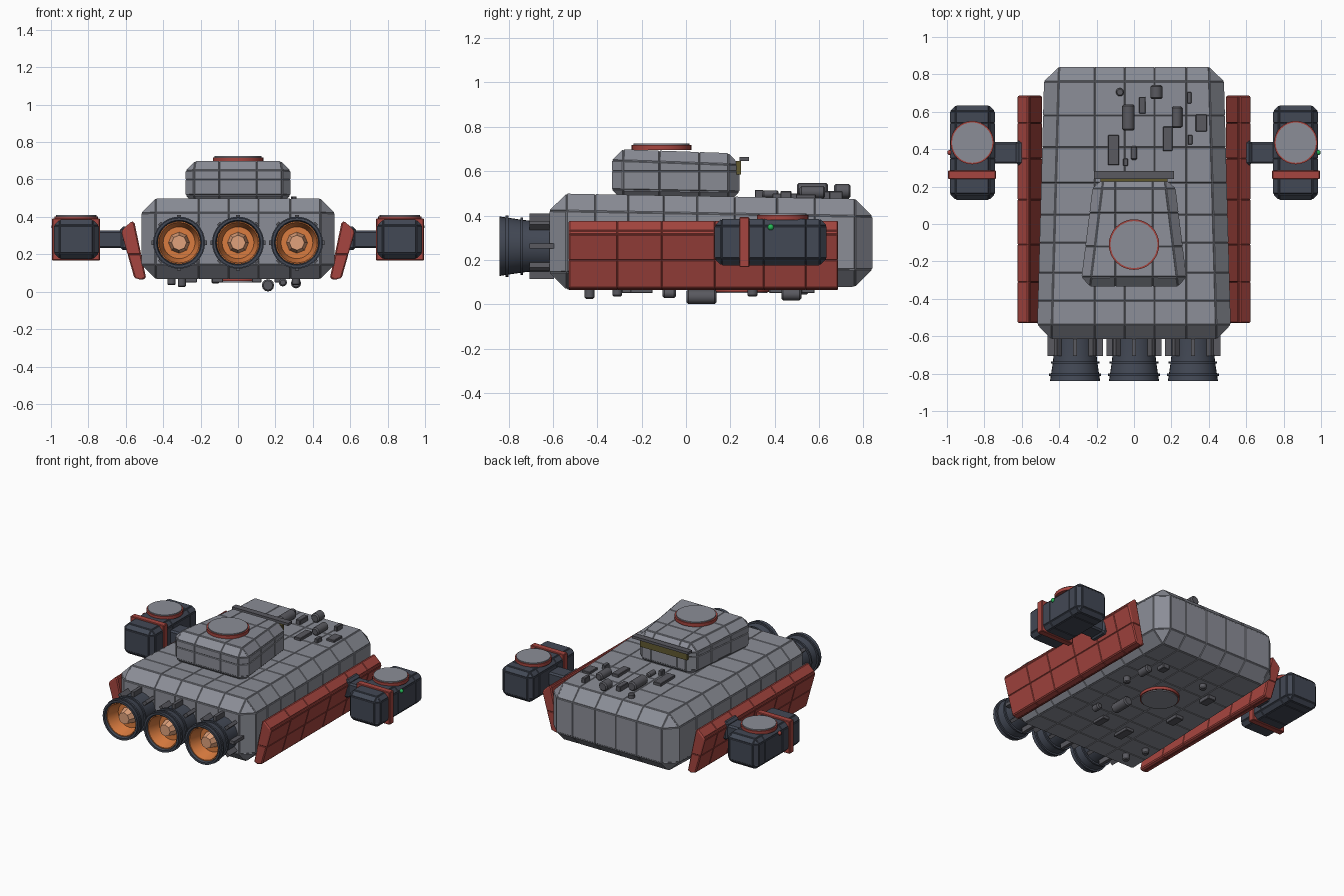
import bpy, bmesh, math
from mathutils import Vector, Matrix

if "Cube" in bpy.data.objects:
    bpy.data.objects.remove(bpy.data.objects["Cube"])


def mat(name, c):
    m = bpy.data.materials.new(name)
    m.diffuse_color = (*c, 1)
    m.use_nodes = True
    m.node_tree.nodes["Principled BSDF"].inputs["Base Color"].default_value = m.diffuse_color
    return m


RED = mat("red_armor", (0.38, 0.06, 0.05))
NAVY = mat("dark_blue_metal", (0.055, 0.065, 0.09))
ORANGE = mat("engine_orange", (0.7, 0.2, 0.05))
COPPER = mat("engine_core", (0.75, 0.36, 0.2))
DARK = mat("dark_grey", (0.1, 0.1, 0.115))
PLATE = mat("hull_grey", (0.26, 0.27, 0.31))
GLASS = mat("window_amber", (0.12, 0.1, 0.03))
GREEN = mat("green_light", (0.02, 0.5, 0.1))


def finish(bm, name, m, smooth=False):
    bmesh.ops.recalc_face_normals(bm, faces=bm.faces[:])
    me = bpy.data.meshes.new(name)
    bm.to_mesh(me)
    bm.free()
    ob = bpy.data.objects.new(name, me)
    bpy.context.collection.objects.link(ob)
    if m:
        me.materials.append(m)
    if smooth:
        for o in bpy.context.selected_objects:
            o.select_set(False)
        ob.select_set(True)
        bpy.context.view_layer.objects.active = ob
        bpy.ops.object.shade_smooth_by_angle(angle=math.radians(35))
    return ob


def panel(bm, cuts, depth):
    """Slice along axis planes, then raise every face slightly to leave grooves."""
    for axis, values in enumerate(cuts):
        for v in values:
            n = Vector((0, 0, 0))
            n[axis] = 1
            bmesh.ops.bisect_plane(bm, geom=bm.verts[:] + bm.edges[:] + bm.faces[:],
                                   plane_co=n * v, plane_no=n, dist=1e-5)
    bmesh.ops.recalc_face_normals(bm, faces=bm.faces[:])
    bmesh.ops.inset_individual(bm, faces=bm.faces[:], thickness=0.005, depth=depth)


def block(name, x, y, z, m=None, bevel=0.0, ends=None, cuts=None, depth=0.004):
    """Box from ranges; ends=(half width, z0, z1) reshapes its +y end."""
    bm = bmesh.new()
    bmesh.ops.create_cube(bm, size=1)
    for v in bm.verts:
        a, b, c = (int(t > 0) for t in v.co)
        p = Vector((x[a], y[b], z[c]))
        if ends and b:
            p.x = ends[0] * (1 if a else -1)
            p.z = ends[1 + c]
        v.co = p
    if bevel:
        bmesh.ops.bevel(bm, geom=bm.edges[:], offset=bevel, segments=1, profile=0.5, affect='EDGES')
    if cuts:
        panel(bm, cuts, depth)
    return finish(bm, name, m)


def cbox(name, c, s, m=None, bevel=0.0):
    return block(name, *[(c[i] - s[i] / 2, c[i] + s[i] / 2) for i in range(3)], m, bevel)


def lathe(name, prof, loc, axis='Z', m=None, n=32):
    """Revolve (radius, height) points about Z or Y through loc."""
    bm = bmesh.new()
    vs = [bm.verts.new((r, 0, h)) for r, h in prof]
    es = [bm.edges.new(p) for p in zip(vs, vs[1:])]
    bmesh.ops.spin(bm, geom=vs + es, cent=(0, 0, 0), axis=(0, 0, 1), angle=2 * math.pi, steps=n)
    bmesh.ops.remove_doubles(bm, verts=bm.verts[:], dist=1e-5)
    if axis == 'Y':
        bm.transform(Matrix.Rotation(-math.pi / 2, 4, 'X'))
    bm.transform(Matrix.Translation(loc))
    return finish(bm, name, m, True)


def cyl(name, r, h0, h1, loc, axis='Z', m=None, n=32, b=0.0):
    prof = [(0, h0), (r - b, h0), (r, h0 + b), (r, h1 - b), (r - b, h1), (0, h1)] if b else \
        [(0, h0), (r, h0), (r, h1), (0, h1)]
    return lathe(name, prof, loc, axis, m, n)


def hatch(name, x, y, z, r, t=0.024):
    """Grey disc with a red rim; negative t faces down."""
    a, b = sorted((0, t * 0.75))
    cyl(name + "_rim", r, a, b, (x, y, z), m=RED)
    a, b = sorted((0, t))
    cyl(name + "_lid", r * 0.93, a, b, (x, y, z), m=PLATE)


# main hull
block("hull", (-0.515, 0.515), (-0.612, 0.836), (0.07, 0.496), PLATE, 0.075, (0.475, 0.084, 0.47),
      ((-0.21, -0.05, 0.11, 0.28), (-0.41, -0.26, -0.1, 0.05, 0.22, 0.41, 0.58), ()))

# command turret with window and visor
block("turret", (-0.282, 0.282), (-0.33, 0.237), (0.47, 0.696), PLATE, 0.048, (0.212, 0.46, 0.676),
      ((-0.1, 0.1), (-0.12, 0.06), (0.6,)))
cbox("turret_window", (0, 0.237, 0.615), (0.36, 0.022, 0.06), GLASS)
cbox("turret_visor", (0, 0.262, 0.655), (0.43, 0.042, 0.018), DARK)
hatch("turret_hatch", 0, -0.11, 0.695, 0.135, 0.03)

# three engines
nozzle = [(0, -.58), (.115, -.58), (.115, -.70), (.118, -.735), (.13, -.735), (.13, -.747), (.12, -.747),
          (.128, -.80), (.139, -.80), (.139, -.813), (.13, -.813), (.134, -.84), (.12, -.84), (.095, -.73), (0, -.73)]
liner = [(0, -.728), (.093, -.732), (.114, -.825), (.108, -.825), (.085, -.74), (0, -.74)]
for i, ex in enumerate((-0.315, 0, 0.315)):
    c = (ex, 0, 0.262)
    lathe(f"engine_nozzle_{i}", nozzle, c, 'Y', NAVY)
    lathe(f"engine_liner_{i}", liner, c, 'Y', ORANGE)
    lathe(f"engine_core_{i}", [(0, -.735), (.058, -.735), (.04, -.80), (0, -.80)], c, 'Y', COPPER, 8)
    bm = bmesh.new()
    for k in range(8):
        bmesh.ops.create_cube(bm, size=1, matrix=Matrix.Translation(c) @ Matrix.Rotation(k * math.pi / 4, 4, 'Y')
                              @ Matrix.Translation((0.127, -0.65, 0)) @ Matrix.Diagonal((0.042, 0.11, 0.022, 1)))
    finish(bm, f"engine_fins_{i}", DARK)

section = [(0.495, 0.075), (0.515, 0.066), (0.552, 0.076), (0.620, 0.315), (0.615, 0.33), (0.568, 0.374), (0.556, 0.368)]
for s, side in ((1, "right"), (-1, "left")):
    # slanted side armour
    bm = bmesh.new()
    f = bm.faces.new([bm.verts.new((s * x, -0.527, z)) for x, z in section])
    ext = bmesh.ops.extrude_face_region(bm, geom=[f])
    bmesh.ops.translate(bm, vec=(0, 1.21, 0), verts=[v for v in ext["geom"] if isinstance(v, bmesh.types.BMVert)])
    bmesh.ops.delete(bm, geom=[g for g in bm.faces if g is f], context='FACES_ONLY')
    bmesh.ops.holes_fill(bm, edges=[e for e in bm.edges if e.is_boundary])
    panel(bm, ((), (-0.31, -0.11, 0.13, 0.35, 0.54), (0.2,)), 0.003)
    finish(bm, f"side_armor_{side}", RED)

    # pod arm
    cbox(f"pod_arm_{side}", (s * 0.66, 0.38, 0.28), (0.22, 0.115, 0.095), NAVY, 0.01)
    cbox(f"pod_arm_collar_{side}", (s * 0.60, 0.38, 0.285), (0.06, 0.135, 0.125), NAVY, 0.015)
    # pod
    bx = sorted((s * 0.748, s * 0.98))
    block(f"pod_{side}", bx, (0.133, 0.63), (0.179, 0.381), NAVY, 0.028, None, ((), (0.35, 0.54), ()), 0.004)
    cbox(f"pod_band_{side}", (s * 0.866, 0.263, 0.28), (0.256, 0.045, 0.225), RED, 0.004)
    hatch(f"pod_hatch_{side}", s * 0.865, 0.435, 0.38, 0.116, 0.03)
    bm = bmesh.new()
    bmesh.ops.create_uvsphere(bm, u_segments=12, v_segments=8, radius=0.014,
                              matrix=Matrix.Translation((s * 0.984, 0.382, 0.348)))
    finish(bm, f"pod_light_{side}", GREEN if s > 0 else RED, True)

# top equipment: x, y, size x, size y, top height
top_boxes = [(0.045, 0.635, 0.035, 0.09, 0.51), (0.295, 0.675, 0.025, 0.06, 0.51), (0.36, 0.54, 0.06, 0.09, 0.495),
             (0.18, 0.455, 0.05, 0.13, 0.50), (0.3, 0.45, 0.025, 0.05, 0.51), (-0.11, 0.395, 0.06, 0.16, 0.50),
             (-0.045, 0.33, 0.025, 0.04, 0.515)]
for i, (x, y, w, l, z) in enumerate(top_boxes):
    block(f"top_box_{i}", (x - w / 2, x + w / 2), (y - l / 2, y + l / 2), (0.46, z), DARK, 0.003)
for i, (x, y, r, l, z) in enumerate([(0.12, 0.705, 0.032, 0.075, 0.51), (-0.03, 0.57, 0.033, 0.14, 0.513),
                                     (0.23, 0.57, 0.028, 0.115, 0.505), (0.0, 0.38, 0.017, 0.075, 0.497)]):
    cyl(f"top_tank_{i}", r, -l / 2, l / 2, (x, y, z), 'Y', DARK, 12, 0.008)
cyl("top_knob", 0.022, 0.46, 0.505, (-0.075, 0.705, 0), m=DARK, n=12, b=0.006)

# belly hatch and equipment
hatch("belly_hatch", 0, 0.25, 0.076, 0.125, -0.026)
for i, (x, y, r, l, z) in enumerate([(0.16, 0.07, 0.033, 0.135, 0.034), (0.31, 0.475, 0.027, 0.09, 0.045),
                                     (0.24, -0.075, 0.022, 0.06, 0.05)]):
    cyl(f"belly_tank_{i}", r, -l / 2, l / 2, (x, y, z), 'Y', DARK, 12, 0.008)
for i, (x, y, z) in enumerate([(-0.3, -0.435, 0.025), (-0.355, -0.31, 0.035), (0.31, 0.3, 0.035), (-0.12, 0.53, 0.045)]):
    cyl(f"belly_knob_{i}", 0.022, z, 0.09, (x, y, 0), m=DARK, n=12, b=0.006)
for i, (x, y, w, l) in enumerate([(-0.11, -0.23, 0.06, 0.12), (0.1, -0.2, 0.05, 0.1), (-0.25, 0.1, 0.06, 0.1),
                                  (-0.25, 0.42, 0.06, 0.09), (0.22, 0.55, 0.05, 0.06)]):
    block(f"belly_box_{i}", (x - w / 2, x + w / 2), (y - l / 2, y + l / 2), (0.05, 0.09), DARK, 0.003)
